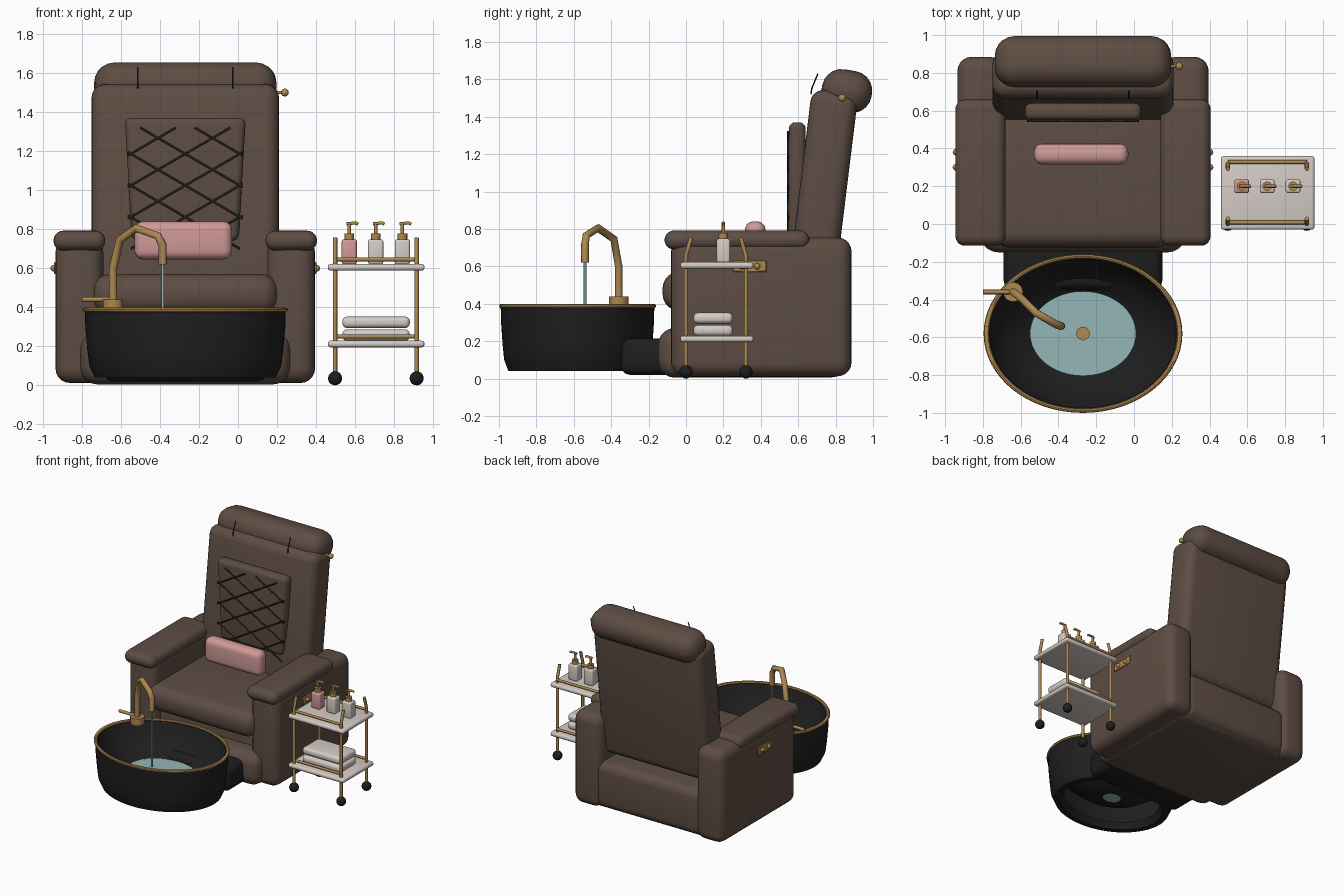
import bpy, bmesh, math
from mathutils import Vector, Matrix

cube = bpy.data.objects.get("Cube")
if cube:
    bpy.data.objects.remove(cube, do_unlink=True)


def material(name, *rgb):
    m = bpy.data.materials.new(name)
    m.use_nodes = True
    m.diffuse_color = (*rgb, 1)
    bsdf = m.node_tree.nodes["Principled BSDF"]
    bsdf.inputs["Base Color"].default_value = (*rgb, 1)
    bsdf.inputs["Roughness"].default_value = 0.6
    return m


LEATHER = material("brown leather", 0.11, 0.074, 0.056)
BLACK = material("black", 0.013, 0.013, 0.013)
BRASS = material("brass", 0.42, 0.25, 0.08)
PINK = material("pink", 0.62, 0.32, 0.31)
CREAM = material("cream", 0.66, 0.60, 0.56)
WATER = material("water", 0.30, 0.47, 0.47)
STITCH = material("dark stitching", 0.02, 0.015, 0.012)

CX = -0.27             # chair and basin centre line
BASIN = (CX, -0.58)


def finish(name, bm, mat, angle=40):
    bmesh.ops.recalc_face_normals(bm, faces=bm.faces)
    me = bpy.data.meshes.new(name)
    bm.to_mesh(me)
    bm.free()
    me.materials.append(mat)
    ob = bpy.data.objects.new(name, me)
    bpy.context.collection.objects.link(ob)
    bpy.ops.object.select_all(action="DESELECT")
    ob.select_set(True)
    bpy.context.view_layer.objects.active = ob
    bpy.ops.object.shade_smooth_by_angle(angle=math.radians(angle))
    return ob


def box(name, mat, xs, ys, zs, r=0.0, tilt=0.0, segments=5):
    """Rounded box from its extents; tilt leans the top towards +y."""
    ext = (xs, ys, zs)
    size = [b - a for a, b in ext]
    mid = Vector([(a + b) / 2 for a, b in ext])
    bm = bmesh.new()
    bmesh.ops.create_cube(bm, size=1)
    bmesh.ops.scale(bm, vec=size, verts=bm.verts)
    if r:
        bmesh.ops.bevel(bm, geom=bm.edges[:], offset=min(r, min(size) * 0.49),
                        segments=segments, profile=0.5, affect="EDGES")
    bmesh.ops.transform(bm, verts=bm.verts, matrix=Matrix.Translation(mid)
                        @ Matrix.Rotation(math.radians(-tilt), 4, "X"))
    return finish(name, bm, mat)


def rod(name, mat, a, b, r, sides=16):
    a, b = Vector(a), Vector(b)
    d = b - a
    bm = bmesh.new()
    bmesh.ops.create_cone(bm, cap_ends=True, segments=sides, radius1=r, radius2=r,
                          depth=d.length)
    rot = Vector((0, 0, 1)).rotation_difference(d).to_matrix().to_4x4()
    bmesh.ops.transform(bm, verts=bm.verts, matrix=Matrix.Translation((a + b) / 2) @ rot)
    return finish(name, bm, mat)


def ball(name, mat, at, r):
    bm = bmesh.new()
    bmesh.ops.create_uvsphere(bm, u_segments=16, v_segments=10, radius=r,
                              matrix=Matrix.Translation(at))
    return finish(name, bm, mat)


def tube(name, mat, paths, r):
    cu = bpy.data.curves.new(name, "CURVE")
    cu.dimensions = "3D"
    cu.bevel_depth = r
    cu.bevel_resolution = 3
    cu.use_fill_caps = True
    for pts in paths:
        sp = cu.splines.new("POLY")
        sp.points.add(len(pts) - 1)
        for p, co in zip(sp.points, pts):
            p.co = (*co, 1)
    cu.materials.append(mat)
    ob = bpy.data.objects.new(name, cu)
    bpy.context.collection.objects.link(ob)
    return ob


def oval(name, mat, profile, sides=64, rx=0.52, ry=0.415, cap=False):
    """Sweep a (radius factor, z) profile round the basin's ellipse."""
    bm = bmesh.new()
    rings = []
    for f, z in profile:
        rings.append([bm.verts.new((BASIN[0] + rx * f * math.cos(t * math.tau / sides),
                                    BASIN[1] + ry * f * math.sin(t * math.tau / sides), z))
                      for t in range(sides)])
    for a, b in zip(rings, rings[1:]):
        for i in range(sides):
            j = (i + 1) % sides
            bm.faces.new((a[i], a[j], b[j], b[i]))
    if cap:
        bm.faces.new(rings[0])
    return finish(name, bm, mat)


def span(half):
    return CX - half, CX + half


# Chair body
box("base", LEATHER, span(0.54), (-0.15, 0.86), (0.005, 0.27), 0.09)
box("rear_body", LEATHER, span(0.48), (0.0, 0.87), (0.02, 0.39), 0.07)
box("seat_cushion", LEATHER, span(0.475), (-0.125, 0.68), (0.365, 0.57), 0.085, tilt=0)
box("backrest", LEATHER, span(0.48), (0.605, 0.855), (0.43, 1.54), 0.07, tilt=7)
box("headrest", LEATHER, span(0.467), (0.725, 0.995), (1.425, 1.65), 0.105, tilt=10)
box("lumbar_pillow", PINK, (-0.53, -0.03), (0.315, 0.425), (0.645, 0.84), 0.045)
box("plinth", BLACK, span(0.42), (-0.35, 0.1), (0.02, 0.215), 0.05, segments=3)

# Arms with pads and brass control plates
for side, s in (("left", 1), ("right", -1)):
    def xs(a, b):
        return tuple(sorted((CX + s * a, CX + s * b)))
    box(side + "_arm_panel", LEATHER, xs(0.42, 0.665), (-0.08, 0.885), (0.012, 0.755), 0.075)
    box(side + "_arm_pad", LEATHER, xs(0.41, 0.675), (-0.115, 0.66), (0.69, 0.792), 0.05)
    box(side + "_control_plate", BRASS, xs(0.66, 0.672), (0.25, 0.43), (0.57, 0.632), 0.004,
        segments=1)
    for n, y in enumerate((0.3, 0.38)):
        ball(f"{side}_control_knob_{n}", BRASS, (CX + s * 0.673, y, 0.6), 0.017)
ball("recline_knob", BRASS, (0.24, 0.835, 1.5), 0.02)
rod("recline_knob_pin", BRASS, (0.19, 0.835, 1.5), (0.24, 0.835, 1.5), 0.008)

# Quilted panel, narrowing towards the seat
panel = box("quilted_panel", LEATHER, span(0.31), (0.55, 0.64), (0.74, 1.37), 0.035)
for v in panel.data.vertices:
    k = (1.37 - v.co.z) / 0.63
    v.co.x = CX + (v.co.x - CX) * (1 - 0.12 * k)
    v.co.y -= 0.005 * k

# Diamond stitching: two sets of slanted lines clipped to the panel
half, low, high, slope, step = 0.295, 0.7, 1.32, 0.58, 0.162
lines = []
for d in (1, -1):
    for n in range(-3, 9):
        z0 = low + n * step
        ends = sorted((-half, half, (low - z0) / (d * slope), (high - z0) / (d * slope)))
        a, b = ends[1], ends[2]
        if all(low - 0.001 <= z0 + d * slope * x <= high + 0.001 for x in (a, b)) and b - a > 0.03:
            lines.append([(CX + x, 0.545, z0 + d * slope * x) for x in (a, b)])
tube("diamond_stitching", STITCH, lines, 0.0055)
tube("headrest_straps", STITCH,
     [[(CX + s * 0.243, 0.668, 1.52), (CX + s * 0.243, 0.672, 1.55),
       (CX + s * 0.243, 0.705, 1.63)] for s in (1, -1)], 0.004)

# Foot basin: open shell with a bowl inside
oval("basin", BLACK, [(0.14, 0.10), (0.35, 0.115), (0.55, 0.16), (0.75, 0.23), (0.88, 0.31),
                      (0.95, 0.385), (0.99, 0.385), (0.985, 0.3), (0.965, 0.18), (0.945, 0.1),
                      (0.89, 0.04), (0.80, 0.04), (0.74, 0.09)])
oval("basin_rim", BRASS, [(0.985 + 0.027 * math.cos(k * math.tau / 8),
                           0.388 + 0.012 * math.sin(k * math.tau / 8)) for k in range(9)])
oval("water", WATER, [(0.54, 0.17), (0.3, 0.17), (0.01, 0.17)])
rod("drain", BRASS, (*BASIN, 0.165), (*BASIN, 0.18), 0.036, 24)

# Tap and running water
TAP = (-0.64, -0.36)
rod("tap_base", BRASS, (*TAP, 0.385), (*TAP, 0.44), 0.052, 24)
tube("tap_spout", BRASS, [[(*TAP, 0.42), (*TAP, 0.6), (-0.605, -0.385, 0.745),
                           (-0.52, -0.47, 0.805), (-0.41, -0.533, 0.765),
                           (-0.387, -0.54, 0.72), (-0.385, -0.54, 0.62)]], 0.021)
rod("tap_handle", BRASS, (-0.8, -0.36, 0.44), (-0.66, -0.36, 0.44), 0.012)
rod("water_stream", WATER, (-0.385, -0.54, 0.17), (-0.385, -0.54, 0.63), 0.007, 10)

# Trolley
for name, z in (("lower", 0.195), ("upper", 0.588)):
    box(name + "_shelf", CREAM, (0.46, 0.955), (-0.03, 0.36), (z, z + 0.034), 0.014, segments=3)
for i, x in enumerate((0.497, 0.915)):
    for j, (y, lean) in enumerate(((0.0, 0.028), (0.32, -0.028))):
        tube(f"trolley_post_{i}{j}", BRASS,
             [[(x, y, 0.04), (x, y, 0.66), (x, y + lean, 0.755)]], 0.0115)
        ball(f"caster_{i}{j}", BLACK, (x, y, 0.036), 0.036)
for j, y in enumerate((0.008, 0.328)):
    for name, z in (("lower", 0.25), ("upper", 0.645)):
        rod(f"{name}_rail_{j}", BRASS, (0.497, y, z), (0.915, y, z), 0.01)

# Folded towels
for n, z in enumerate((0.228, 0.294)):
    box(f"towel_{n}", CREAM, (0.535, 0.88), (0.04, 0.25), (z, z + 0.058), 0.024)

# Pump bottles
for n, (x, mat) in enumerate(((0.57, PINK), (0.705, CREAM), (0.842, CREAM))):
    y = 0.2
    box(f"bottle_{n}", mat, (x - 0.039, x + 0.039), (y - 0.036, y + 0.036), (0.62, 0.748),
        0.012, segments=3)
    rod(f"bottle_collar_{n}", BRASS, (x, y, 0.745), (x, y, 0.778), 0.025)
    rod(f"pump_stem_{n}", BRASS, (x, y, 0.775), (x, y, 0.835), 0.009)
    tube(f"pump_nozzle_{n}", BRASS,
         [[(x - 0.014, y, 0.828), (x + 0.035, y, 0.832), (x + 0.045, y, 0.825)]], 0.0085)
